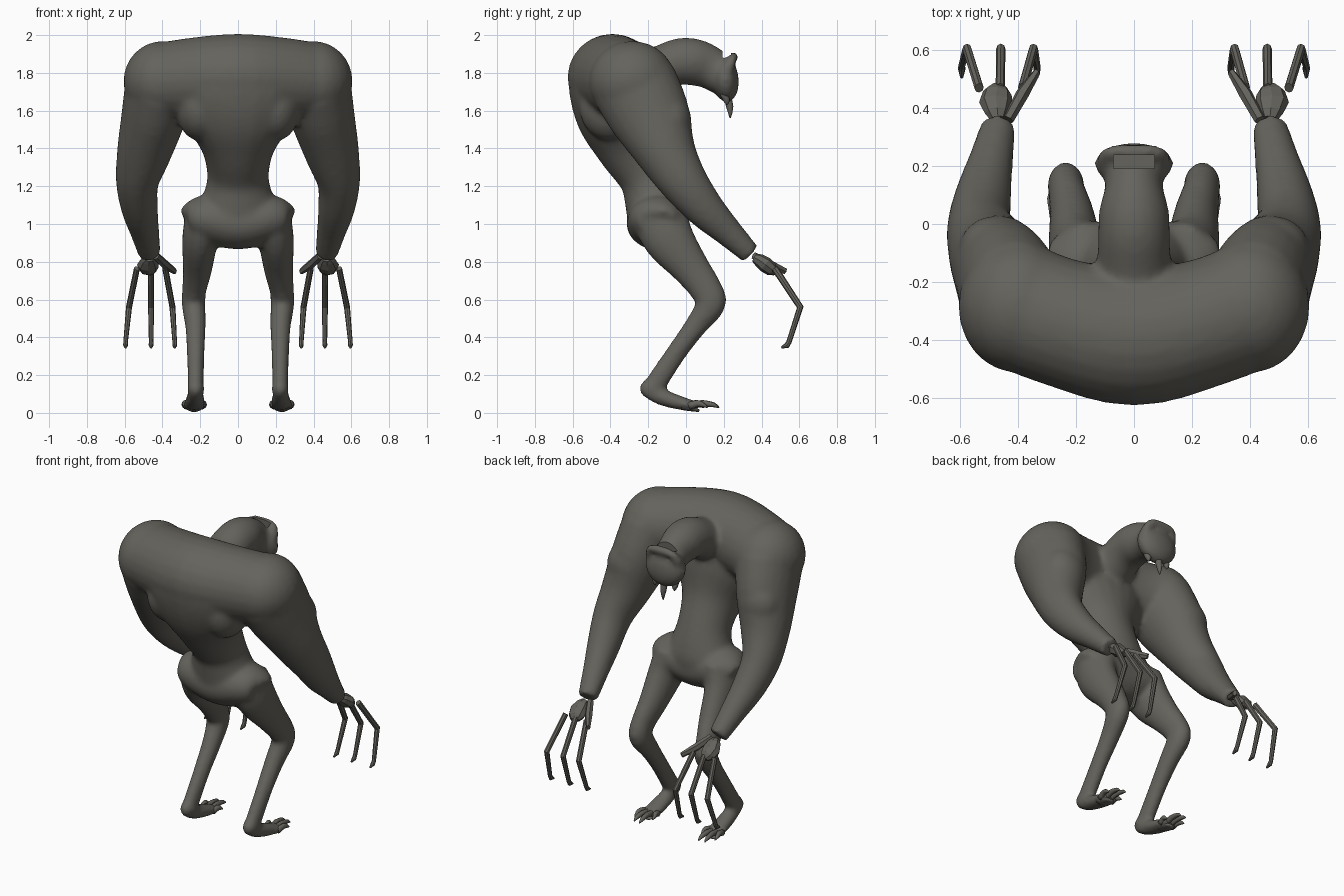
import bpy, bmesh, math
from mathutils import Vector, Matrix

hide = bpy.data.materials.new("dark grey hide")
hide.diffuse_color = (0.13, 0.125, 0.108, 1)


def catmull(p0, p1, p2, p3, t):
    return [0.5 * (2 * b + (c - a) * t + (2 * a - 5 * b + 4 * c - d) * t * t
                   + (3 * b - a - 3 * c + d) * t ** 3)
            for a, b, c, d in zip(p0, p1, p2, p3)]


def loft(bm, pts, sides=24, steps=4, ref=(1, 0, 0)):
    """Tube through (x, y, z, half width along ref, half depth) stations."""
    n, st = len(pts), []
    for i in range(n - 1):
        q = [pts[max(i - 1, 0)], pts[i], pts[i + 1], pts[min(i + 2, n - 1)]]
        st += [catmull(*q, k / steps) for k in range(steps)]
    st.append(pts[-1])
    rings = []
    for i, s in enumerate(st):
        c = Vector(s[:3])
        t = (Vector(st[min(i + 1, len(st) - 1)][:3]) - Vector(st[max(i - 1, 0)][:3])).normalized()
        u = Vector(ref)
        u = (u - t * u.dot(t)).normalized()
        v = t.cross(u)
        rings.append([bm.verts.new(c + u * s[3] * math.cos(a) + v * s[4] * math.sin(a))
                      for a in (2 * math.pi * k / sides for k in range(sides))])
    for r0, r1 in zip(rings, rings[1:]):
        for k in range(sides):
            j = (k + 1) % sides
            bm.faces.new((r0[k], r0[j], r1[j], r1[k]))
    bm.faces.new(rings[0][::-1])
    bm.faces.new(rings[-1])


def blob(bm, c, r, seg=24, tilt=0):
    m = Matrix.Translation(c) @ Matrix.Rotation(tilt, 4, 'X') @ Matrix.Diagonal((*r, 1))
    bmesh.ops.create_uvsphere(bm, u_segments=seg, v_segments=seg * 2 // 3, radius=1, matrix=m)


def finish(bm, name, smooth=True):
    bmesh.ops.recalc_face_normals(bm, faces=bm.faces)
    for f in bm.faces:
        f.smooth = smooth
    me = bpy.data.meshes.new(name)
    bm.to_mesh(me)
    bm.free()
    ob = bpy.data.objects.new(name, me)
    bpy.context.collection.objects.link(ob)
    me.materials.append(hide)
    return ob


body = bmesh.new()
# torso
loft(body, [(0, -.14, .88, .15, .08), (0, -.145, .94, .22, .13), (0, -.15, 1.04, .24, .16),
            (0, -.165, 1.13, .195, .16), (0, -.20, 1.25, .163, .155), (0, -.28, 1.4, .195, .185),
            (0, -.34, 1.55, .3, .225), (0, -.375, 1.68, .37, .237), (0, -.385, 1.78, .37, .23),
            (0, -.39, 1.86, .3, .16)])
# hips, running side to side
loft(body, [(-.275, -.13, 1.02, .06, .05), (-.25, -.13, 1.03, .11, .09), (-.17, -.145, 1.03, .155, .125),
            (0, -.155, 1.0, .16, .135), (.17, -.145, 1.03, .155, .125), (.25, -.13, 1.03, .11, .09),
            (.275, -.13, 1.02, .06, .05)], ref=(0, 1, 0))
# shoulder yoke
loft(body, [(-.43, -.27, 1.75, .22, .205), (-.25, -.34, 1.765, .222, .22), (0, -.39, 1.775, .238, .232),
            (.25, -.34, 1.765, .222, .22), (.43, -.27, 1.75, .22, .205)], ref=(0, 1, 0))
for s in (-1, 1):
    blob(body, (s * .4, -.285, 1.755), (.207, .23, .213))
    # broad back muscle
    blob(body, (s * .2, -.4, 1.62), (.13, .165, .18))
    # arm with biceps bulge
    loft(body, [(s * .41, -.27, 1.73, .19, .23), (s * .45, -.185, 1.56, .17, .212),
                (s * .50, -.10, 1.37, .143, .158), (s * .533, -.01, 1.22, .113, .128),
                (s * .52, .10, 1.08, .097, .104), (s * .494, .22, .96, .077, .078),
                (s * .468, .34, .842, .06, .057)])
    blob(body, (s * .47, -.085, 1.54), (.135, .115, .15))
    # leg
    loft(body, [(s * .17, -.14, 1.04, .11, .15), (s * .2, -.09, .92, .096, .135),
                (s * .215, .03, .76, .077, .1), (s * .232, .108, .65, .064, .086),
                (s * .235, .13, .575, .063, .08), (s * .225, .052, .46, .055, .06),
                (s * .224, -.05, .32, .047, .054), (s * .224, -.15, .17, .043, .057),
                (s * .224, -.18, .13, .043, .052)])
    # heel and foot
    blob(body, (s * .224, -.185, .128), (.046, .062, .053))
    loft(body, [(s * .224, -.2, .115, .04, .04), (s * .226, -.12, .08, .047, .044),
                (s * .23, -.02, .05, .057, .036), (s * .232, .06, .032, .055, .026)])
# neck and head
loft(body, [(0, -.26, 1.76, .14, .14), (0, -.12, 1.83, .127, .12), (0, -.03, 1.86, .124, .124),
            (0, .05, 1.855, .12, .124), (0, .13, 1.825, .1, .114), (0, .2, 1.775, .112, .1)])
blob(body, (0, .207, 1.768), (.137, .072, .124), tilt=.12)
# brow ridge around the crown
loft(body, [(-.1, .22, 1.82, .035, .03), (-.08, .247, 1.875, .025, .025), (0, .252, 1.885, .025, .025),
            (.08, .247, 1.875, .025, .025), (.1, .22, 1.82, .035, .03)], sides=10, ref=(0, 1, 0))
body = finish(body, "body")
m = body.modifiers.new("fuse", 'REMESH')
m.mode, m.voxel_size, m.use_smooth_shade = 'VOXEL', .015, True
m = body.modifiers.new("soften", 'SMOOTH')
m.factor, m.iterations = .5, 8

# recess in the crown
cut = bmesh.new()
bmesh.ops.create_cube(cut, size=1, matrix=Matrix.Translation((0, .215, 1.9)) @ Matrix.Diagonal((.14, .045, .12, 1)))
cut = finish(cut, "crown_cutter", False)
cut.hide_render = True
cut.hide_set(True)
m = body.modifiers.new("crown recess", 'BOOLEAN')
m.operation, m.object = 'DIFFERENCE', cut

# fangs under the head
fangs = bmesh.new()
for x, y, z1, r in ((-.07, .215, 1.63, .02), (0, .232, 1.56, .021), (.07, .215, 1.63, .02)):
    loft(fangs, [(x, y - .02, 1.7, r, r), (x, y, (1.68 + z1) / 2, r * .9, r * .9),
                 (x, y + .002, z1, .003, .003)], sides=8, steps=2)
finish(fangs, "fangs")

for s, side in ((-1, "left"), (1, "right")):
    # toes with claws
    toes = bmesh.new()
    for dx0, dx1, ln in ((-.042, -.056, .09), (-.014, -.02, .17), (.014, .022, .165), (.042, .056, .11)):
        x = s * .232
        loft(toes, [(x + s * dx0, .015, .036, .016, .02),
                    (x + s * (dx0 + dx1) / 2, .02 + (ln - .02) * .45, .05, .015, .018),
                    (x + s * dx1, ln - .02, .042, .012, .012),
                    (x + s * dx1, ln + .005, .028, .003, .003)], sides=8, steps=2)
    # ball of the foot
    loft(toes, [(x, -.02, .04, .045, .025), (x, .03, .026, .045, .018), (x, .07, .01, .02, .006)],
         sides=12, steps=2)
    finish(toes, side + "_toes")

    # palm with wrist stub and thumb knuckle
    palm = bmesh.new()
    loft(palm, [(s * .47, .362, .822, .026, .024), (s * .473, .385, .81, .042, .034),
                (s * .477, .42, .785, .058, .042), (s * .472, .452, .76, .05, .036),
                (s * .465, .475, .745, .028, .02)], sides=8, steps=1)
    loft(palm, [(s * .435, .36, .832, .02, .022), (s * .385, .45, .785, .023, .024),
                (s * .335, .525, .75, .013, .018)], sides=6, steps=1)
    finish(palm, side + "_palm", False)

    # long clawed fingers
    fingers = bmesh.new()
    for x0, x1, x2 in ((.385, .347, .335), (.462, .46, .46), (.535, .577, .595)):
        loft(fingers, [(s * x0, .47, .765, .016, .019), (s * x1, .605, .56, .016, .018),
                       (s * x2, .545, .375, .012, .014), (s * x2, .535, .358, .013, .016),
                       (s * x2, .505, .345, .005, .005)], sides=8, steps=1)
    finish(fingers, side + "_fingers", False)
